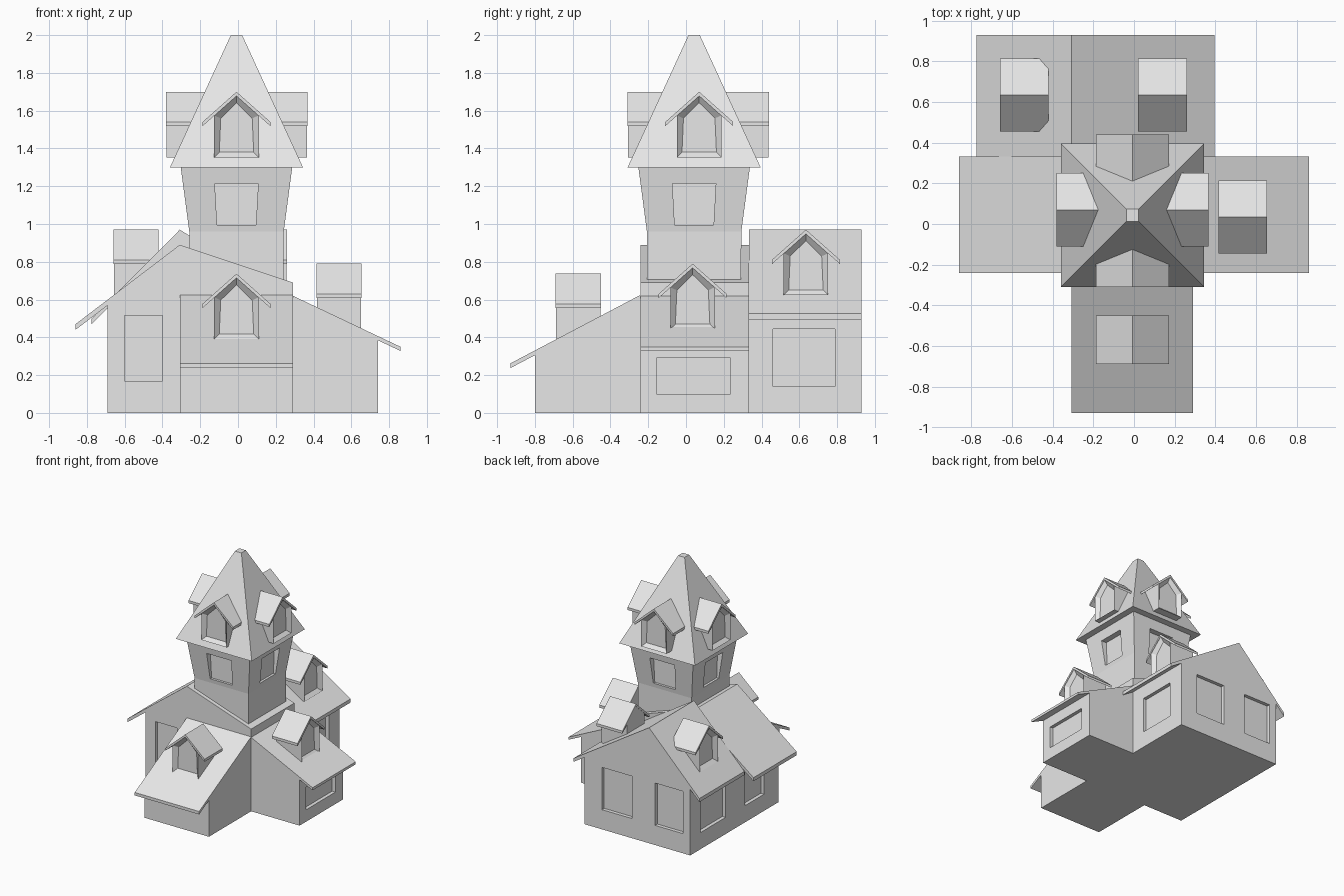
import bpy, bmesh
from math import radians, cos, sin
from mathutils import Matrix, Vector

if "Cube" in bpy.data.objects:
    bpy.data.objects.remove(bpy.data.objects["Cube"])

grey = bpy.data.materials.new("plain_grey")
grey.use_nodes = True
grey.diffuse_color = (0.8, 0.8, 0.8, 1)
grey.node_tree.nodes["Principled BSDF"].inputs["Base Color"].default_value = (0.8, 0.8, 0.8, 1)


def finish(name, bm):
    bmesh.ops.recalc_face_normals(bm, faces=bm.faces)
    mesh = bpy.data.meshes.new(name)
    bm.to_mesh(mesh)
    bm.free()
    mesh.materials.append(grey)
    obj = bpy.data.objects.new(name, mesh)
    bpy.context.collection.objects.link(obj)
    return obj


def add_prism(bm, profile, axis, a, b):
    """Extrude a side profile of (across, z) points along x or y from a to b."""
    def point(u, z, d):
        return (u, d, z) if axis == "y" else (d, u, z)
    near = [bm.verts.new(point(u, z, a)) for u, z in profile]
    far = [bm.verts.new(point(u, z, b)) for u, z in profile]
    n = len(profile)
    front = bm.faces.new(near)
    bm.faces.new(far[::-1])
    for i in range(n):
        j = (i + 1) % n
        bm.faces.new((near[j], near[i], far[i], far[j]))
    return front


def prism(name, profile, axis, a, b):
    bm = bmesh.new()
    add_prism(bm, profile, axis, a, b)
    return finish(name, bm)


def slab(name, line, axis, a, b, t=0.03):
    """Roof sheet of thickness t below a line of points."""
    under = [(u, z - t) for u, z in reversed(line)]
    return prism(name, line + under, axis, a, b)


def tower_part(name, levels, cx, cy):
    """Square rings of (half width, z) joined into a solid."""
    bm = bmesh.new()
    corners = ((-1, -1), (1, -1), (1, 1), (-1, 1))
    rings = [[bm.verts.new((cx + sx * h, cy + sy * h, z)) for sx, sy in corners]
             for h, z in levels]
    bm.faces.new(rings[0][::-1])
    bm.faces.new(rings[-1])
    for low, high in zip(rings, rings[1:]):
        for i in range(4):
            j = (i + 1) % 4
            bm.faces.new((low[i], low[j], high[j], high[i]))
    return finish(name, bm)


def carve(obj, bm):
    """Cut the window recesses in bm out of obj."""
    cutter = finish("window_cutter", bm)
    cutter.hide_render = True
    mod = obj.modifiers.new("windows", "BOOLEAN")
    mod.operation = "DIFFERENCE"
    mod.solver = "EXACT"
    mod.object = cutter
    bpy.context.view_layer.objects.active = obj
    bpy.ops.object.modifier_apply(modifier=mod.name)
    bpy.data.objects.remove(cutter)


def box(u0, u1, z0, z1):
    return [(u0, z0), (u1, z0), (u1, z1), (u0, z1)]


# Main block, lower gabled half
WEST, EAST, RIDGE = -0.69, 0.29, -0.308
FRONT, MID, BACK = -0.24, 0.333, 0.93
REC = 0.03
centre = prism("centre_walls", [(WEST, 0), (EAST, 0), (EAST, 0.67), (RIDGE, 0.87), (WEST, 0.57)],
               "y", FRONT, MID)
bm = bmesh.new()
add_prism(bm, box(-0.6, -0.4, 0.17, 0.515), "y", FRONT - 0.1, FRONT + REC)
add_prism(bm, box(-0.05, 0.2, 0.14, 0.445), "x", WEST - 0.1, WEST + REC)
carve(centre, bm)
slab("centre_roof", [(-0.86, 0.47), (RIDGE, 0.89), (EAST, 0.69)], "y", FRONT, MID)

# Main block, taller gabled half
rear = prism("rear_walls", [(WEST, 0), (EAST, 0), (EAST, 0.565), (RIDGE, 0.95), (WEST, 0.565)],
             "y", MID, BACK)
bm = bmesh.new()
for x0, x1 in ((-0.625, -0.365), (-0.15, 0.13)):
    add_prism(bm, box(x0, x1, 0.165, 0.52), "y", BACK - REC, BACK + 0.1)
for wall in (WEST, EAST):
    out = 0.1 if wall > 0 else -0.1
    inward = -REC if wall > 0 else REC
    add_prism(bm, box(0.46, 0.79, 0.14, 0.445), "x", wall + out, wall + inward)
carve(rear, bm)
slab("rear_roof", [(-0.775, 0.5), (RIDGE, 0.97), (0.395, 0.525)], "y", MID, BACK)

# Side wing
side = prism("side_wing_walls", [(EAST, 0), (0.74, 0), (0.74, 0.39), (EAST, 0.605)],
             "y", FRONT, MID)
bm = bmesh.new()
add_prism(bm, box(-0.155, 0.235, 0.1, 0.29), "x", 0.74 - REC, 0.84)
carve(side, bm)
slab("side_wing_roof", [(EAST, 0.62), (0.86, 0.35)], "y", FRONT, MID, 0.022)

# Front wing
prism("front_wing_walls", [(-0.8, 0), (FRONT, 0), (FRONT, 0.605), (-0.8, 0.315)],
      "x", RIDGE, EAST)
slab("front_wing_roof", [(-0.93, 0.262), (FRONT, 0.625)], "x", RIDGE, EAST, 0.025)

# Tower with a tapered window on each side
CX, CY = -0.008, 0.043
tower = tower_part("tower_walls", [(0.248, 0.6), (0.25, 0.96), (0.295, 1.3)], CX, CY)
bm = bmesh.new()
for quarter in range(4):
    piece = bmesh.new()
    add_prism(piece, [(-0.103, 0.995), (0.103, 0.995), (0.115, 1.215), (-0.115, 1.215)],
              "y", -0.4, -0.235)
    turn = Matrix.Translation((CX, CY, 0)) @ Matrix.Rotation(radians(90 * quarter), 4, "Z")
    piece.transform(turn)
    temp = bpy.data.meshes.new("piece")
    piece.to_mesh(temp)
    piece.free()
    bm.from_mesh(temp)
    bpy.data.meshes.remove(temp)
carve(tower, bm)
tower_part("tower_roof", [(0.352, 1.3), (0.03, 2.0)], CX, CY)


# Dormers, each with a recessed pointed window and a small gable roof
def dormer(name, x, y, z, yaw):
    bm = bmesh.new()
    front = add_prism(bm, [(-0.118, -0.347), (0.118, -0.347), (0.118, -0.125), (0, -0.02),
                           (-0.118, -0.125)], "y", 0.003, 0.237)
    bmesh.ops.recalc_face_normals(bm, faces=bm.faces)
    bmesh.ops.inset_individual(bm, faces=[front], thickness=0.038)
    bmesh.ops.translate(bm, verts=front.verts, vec=(0, 0.03, 0))
    walls = finish(name + "_walls", bm)
    roof = slab(name + "_roof", [(-0.18, -0.16), (0, 0), (0.18, -0.16)], "y", 0, 0.24, 0.022)
    for part in (walls, roof):
        part.location = (x, y, z)
        part.rotation_euler.z = radians(yaw)


dormer("front_wing_dormer", CX, -0.69, 0.737, 0)
dormer("side_wing_dormer", 0.655, 0.035, 0.79, 90)
dormer("rear_left_dormer", 0.26, 0.635, 0.97, 90)
dormer("rear_right_dormer", -0.66, 0.635, 0.97, -90)
dormer("tower_front_dormer", CX, -0.31, 1.7, 0)
dormer("tower_back_dormer", CX, 0.44, 1.7, 180)
dormer("tower_left_dormer", 0.367, 0.07, 1.7, 90)
dormer("tower_right_dormer", -0.382, 0.07, 1.7, -90)
